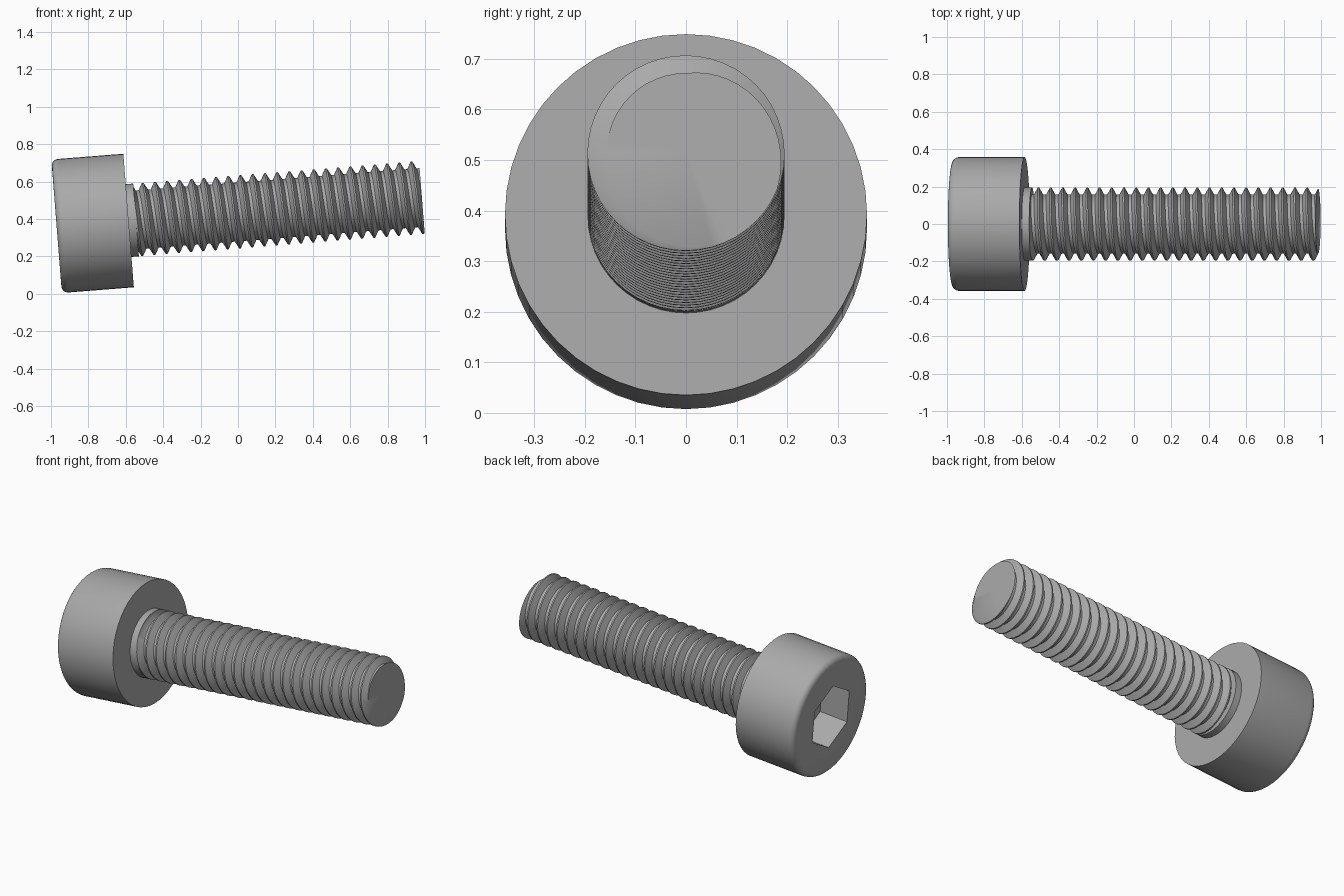
import bpy, bmesh
from math import cos, sin, pi, radians, tau

if "Cube" in bpy.data.objects:
    bpy.data.objects.remove(bpy.data.objects["Cube"])

TILT = radians(4.5)
ORIGIN = (-0.585, 0, 0.392)       # centre of the head's underside
HEAD_R, HEAD_H, FILLET = 0.358, 0.386, 0.035
SOCKET_HALF, SOCKET_DEPTH = 0.165, 0.18
MAJOR, MINOR, PITCH, LENGTH = 0.195, 0.157, 0.0655, 1.573
COLLAR = 0.04
SEGMENTS = 48

steel = bpy.data.materials.new("steel_grey")
steel.use_nodes = True
colour = (0.40, 0.40, 0.40, 1)
steel.diffuse_color = colour
steel.node_tree.nodes["Principled BSDF"].inputs["Base Color"].default_value = colour


def sweep_columns(name, column):
    """Skin the (axial, radius) columns given for each angle around the axis."""
    bm = bmesh.new()
    columns = []
    for i in range(SEGMENTS + 1):
        a = tau * i / SEGMENTS
        columns.append([bm.verts.new((x, r * cos(a), r * sin(a))) for x, r in column(a)])
    for left, right in zip(columns, columns[1:]):
        for j in range(len(left) - 1):
            bm.faces.new((left[j], left[j + 1], right[j + 1], right[j]))
    bmesh.ops.remove_doubles(bm, verts=bm.verts, dist=1e-5)
    bmesh.ops.recalc_face_normals(bm, faces=bm.faces)
    mesh = bpy.data.meshes.new(name)
    bm.to_mesh(mesh)
    bm.free()
    mesh.materials.append(steel)
    obj = bpy.data.objects.new(name, mesh)
    bpy.context.collection.objects.link(obj)
    obj.location = ORIGIN
    obj.rotation_euler.y = -TILT
    bpy.ops.object.select_all(action="DESELECT")
    obj.select_set(True)
    bpy.context.view_layer.objects.active = obj
    bpy.ops.object.shade_smooth_by_angle(angle=radians(30))
    return obj


# Round head with a filleted rim and a hexagonal socket
def head_column(angle):
    sector = pi / 3
    hexagon = SOCKET_HALF / cos((angle + sector / 2) % sector - sector / 2)
    if abs((angle / sector) % 1 - 0.5) < 1e-6:
        hexagon = SOCKET_HALF / cos(sector / 2)
    rim = [(-HEAD_H + FILLET * (1 - sin(t)), HEAD_R - FILLET * (1 - cos(t)))
           for t in (pi / 2 * k / 5 for k in range(6))]
    floor = -HEAD_H + SOCKET_DEPTH
    return [(0, 0), (0, HEAD_R)] + rim + [(-HEAD_H, hexagon), (floor, hexagon), (floor, 0)]


# Shank with a plain collar and a right-handed helical thread
def thread_radius(phase):
    distance = abs((phase + 0.5) % 1 - 0.5)      # 0 at the crest, 0.5 at the root
    blend = min(max((distance - 0.0625) / 0.3125, 0), 1)
    return MAJOR + (MINOR - MAJOR) * blend


def shank_column(angle):
    turn = (angle + pi / 4) / tau
    points = [(0, 0), (0, MAJOR), (COLLAR, MAJOR)]
    for k in range(-int(LENGTH / PITCH) - 3, 2):
        for offset in (-0.0625, 0.0625, 0.375, 0.625):
            x = LENGTH + PITCH * (k + turn + offset)
            x = min(max(x, COLLAR), LENGTH)
            points.append((x, thread_radius((x - LENGTH) / PITCH - turn)))
    return points + [(LENGTH, 0)]


sweep_columns("head", head_column)
sweep_columns("threaded_shank", shank_column)
